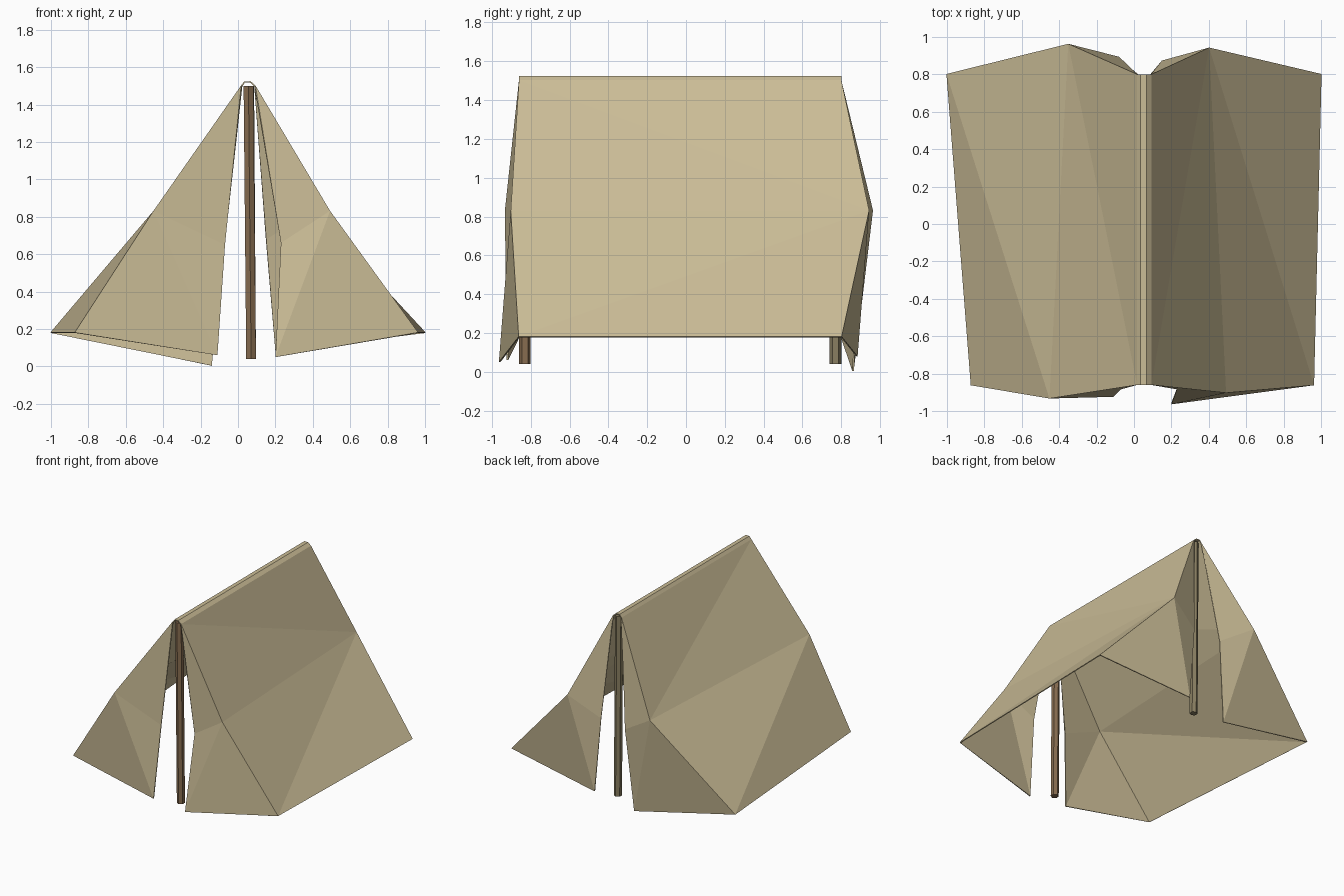
import bpy, bmesh
from mathutils import Vector

if "Cube" in bpy.data.objects:
    bpy.data.objects.remove(bpy.data.objects["Cube"])


def material(name, rgb):
    m = bpy.data.materials.new(name)
    m.diffuse_color = (*rgb, 1)
    m.use_nodes = True
    m.node_tree.nodes["Principled BSDF"].inputs["Base Color"].default_value = m.diffuse_color
    return m


def add_object(name, bm, mat):
    bmesh.ops.recalc_face_normals(bm, faces=bm.faces)
    mesh = bpy.data.meshes.new(name)
    bm.to_mesh(mesh)
    bm.free()
    obj = bpy.data.objects.new(name, mesh)
    bpy.context.collection.objects.link(obj)
    mesh.materials.append(mat)
    return obj


canvas = material("canvas", (0.60, 0.51, 0.31))
brown = material("brown_wood", (0.24, 0.15, 0.08))
olive = material("olive_wood", (0.25, 0.21, 0.12))

# Corners of each side at each end: slope fold, hem, flap tip, flap inner fold
corners = {
    ("left", "front"): [(-0.45, -0.93, 0.83), (-0.87, -0.86, 0.18), (-0.11, -0.92, 0.06), (-0.07, -0.88, 0.65)],
    ("left", "back"): [(-0.35, 0.96, 0.83), (-1.0, 0.80, 0.18), (-0.14, 0.86, 0.004), (-0.08, 0.89, 0.66)],
    ("right", "front"): [(0.49, -0.90, 0.83), (0.96, -0.86, 0.18), (0.20, -0.96, 0.05), (0.23, -0.88, 0.66)],
    ("right", "back"): [(0.40, 0.94, 0.83), (1.0, 0.80, 0.18), (0.20, 0.88, 0.08), (0.15, 0.87, 0.68)],
}
ridge_profile = [(0.02, 1.50), (0.036, 1.521), (0.066, 1.521), (0.09, 1.50)]

# Canvas: ridge strip, two folded slopes and four door flaps
bm = bmesh.new()
ridge = {end: [bm.verts.new((x, y, z)) for x, z in ridge_profile]
         for end, y in (("front", -0.86), ("back", 0.80))}
for i in range(3):
    bm.faces.new((ridge["front"][i], ridge["front"][i + 1],
                  ridge["back"][i + 1], ridge["back"][i]))
for side, top in (("left", 0), ("right", 3)):
    pts = {}
    for end in ("front", "back"):
        r = ridge[end][top]
        fold, hem, tip, inner = [bm.verts.new(p) for p in corners[side, end]]
        pts[end] = (r, fold, hem)
        for tri in ((r, fold, inner), (fold, tip, inner), (fold, hem, tip)):
            bm.faces.new(tri)
    (rf, mf, hf), (rb, mb, hb) = pts["front"], pts["back"]
    bm.faces.new((rf, mf, mb))
    bm.faces.new((rf, mb, rb))
    if side == "right":
        lower = ((mf, hf, mb), (hf, hb, mb))
    else:
        lower = ((mf, hf, hb), (mf, hb, mb))
    for tri in lower:
        bm.faces.new(tri)
tent = add_object("tent_canvas", bm, canvas)
solid = tent.modifiers.new("cloth_thickness", "SOLIDIFY")
solid.thickness = 0.008
solid.offset = 0


# Slightly leaning six-sided poles
def pole(name, bottom, top, mat):
    a, b = Vector(bottom), Vector(top)
    bm = bmesh.new()
    bmesh.ops.create_cone(bm, cap_ends=True, segments=6, radius1=0.03,
                          radius2=0.03, depth=b.z - a.z)
    for v in bm.verts:
        end = b if v.co.z > 0 else a
        v.co = Vector((end.x + v.co.x, end.y + v.co.y, end.z))
    return add_object(name, bm, mat)


pole("front_pole", (0.07, -0.83, 0.04), (0.056, -0.83, 1.50), brown)
pole("back_pole", (0.07, 0.77, 0.04), (0.06, 0.77, 1.50), olive)
